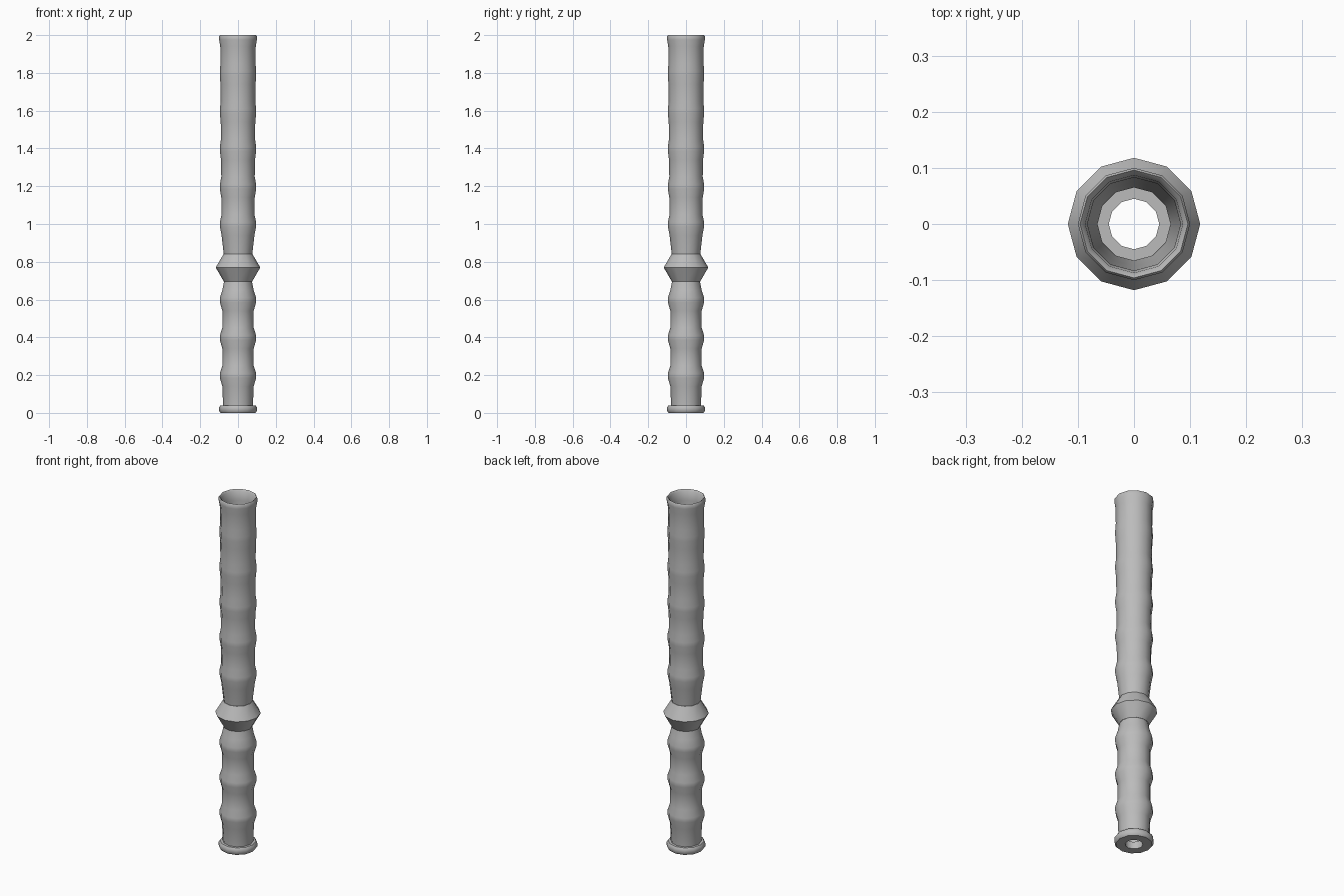
import bpy, bmesh, math

SIDES = 12

cube = bpy.data.objects.get("Cube")
if cube:
    bpy.data.objects.remove(cube)

grey = bpy.data.materials.new("plain grey")
grey.use_nodes = True
grey.diffuse_color = (0.5, 0.5, 0.5, 1)
grey.node_tree.nodes["Principled BSDF"].inputs["Base Color"].default_value = (0.5, 0.5, 0.5, 1)


def lathe(name, profile, closed=True):
    """Spin a (radius, height) profile around z."""
    bm = bmesh.new()
    rings = []
    for r, z in profile:
        rings.append([bm.verts.new((r * math.cos(math.tau * i / SIDES),
                                    r * math.sin(math.tau * i / SIDES), z))
                      for i in range(SIDES)])
    pairs = list(zip(rings, rings[1:]))
    if closed:
        pairs.append((rings[-1], rings[0]))
    for low, high in pairs:
        for i in range(SIDES):
            j = (i + 1) % SIDES
            bm.faces.new((low[i], low[j], high[j], high[i]))
    bmesh.ops.recalc_face_normals(bm, faces=bm.faces)
    mesh = bpy.data.meshes.new(name)
    bm.to_mesh(mesh)
    bm.free()
    obj = bpy.data.objects.new(name, mesh)
    bpy.context.collection.objects.link(obj)
    mesh.materials.append(grey)
    bpy.ops.object.select_all(action="DESELECT")
    obj.select_set(True)
    bpy.context.view_layer.objects.active = obj
    bpy.ops.object.shade_smooth_by_angle(angle=math.radians(40))
    return obj


def knuckle(z, waist):
    """One bamboo-like swelling with a waist either side."""
    return [(waist, z - 0.06), (0.096, z - 0.015), (0.096, z + 0.01), (waist, z + 0.05)]


# Rounded foot ring with a central hole
lathe("foot_ring", [(0.045, 0), (0.092, 0), (0.1, 0.01), (0.1, 0.03),
                    (0.093, 0.04), (0.045, 0.04)])

# Lower tube with three knuckles
lower = [(0.079, 0.035)]
for k in range(1, 4):
    lower += knuckle(0.2 * k, 0.083)
lower += [(0.073, 0.7), (0.065, 0.7), (0.065, 0.035)]
lathe("lower_tube", lower)

# Angular collar joining the tubes
lathe("collar", [(0.075, 0.695), (0.118, 0.77), (0.077, 0.84), (0.065, 0.84), (0.065, 0.695)])

# Upper tube with five knuckles, a flared lip and a tapered bore
upper = [(0.075, 0.835)]
for k in range(5):
    upper += knuckle(1 + 0.2 * k, 0.087 + 0.0015 * k)
upper += [(0.094, 1.94), (0.1, 1.975), (0.1, 1.995), (0.096, 2), (0.087, 1.99),
          (0.083, 1.94), (0.075, 1.0), (0.065, 0.835)]
lathe("upper_tube", upper)
